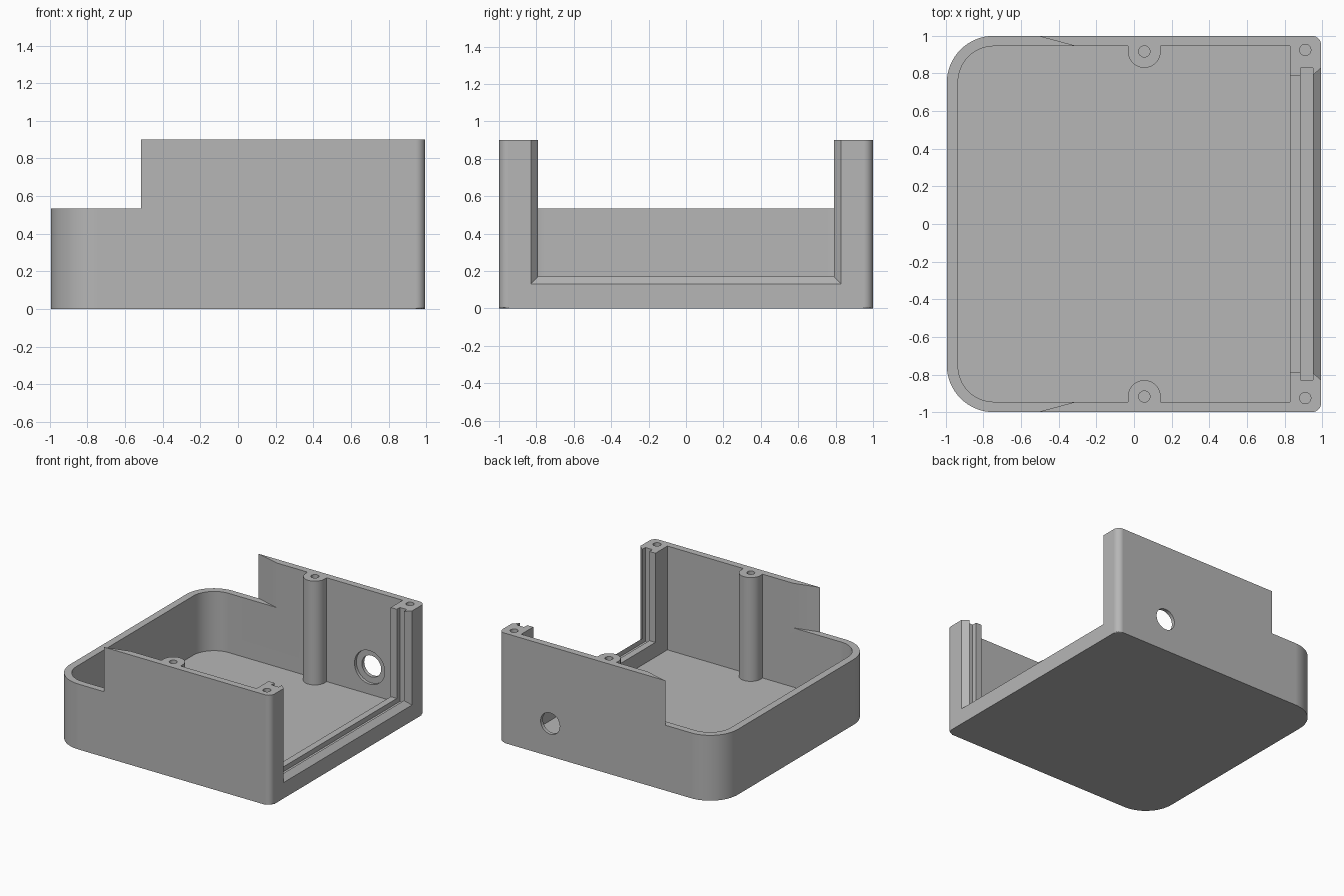
import bpy, bmesh, math

cube = bpy.data.objects.get("Cube")
if cube:
    bpy.data.objects.remove(cube, do_unlink=True)

grey = bpy.data.materials.new("light grey plastic")
grey.use_nodes = True
grey.diffuse_color = (0.47, 0.47, 0.47, 1)
grey.node_tree.nodes["Principled BSDF"].inputs["Base Color"].default_value = grey.diffuse_color

HEIGHT, FLOOR, STEP = 0.9, 0.05, 0.535
END, SIDE = 0.995, 1.0
INNER = 0.945
POST_X, POST_Y, POST_R = 0.055, 0.917, 0.087


def arc(cx, cy, r, start, stop, n=16):
    angles = [math.radians(start + (stop - start) * i / n) for i in range(n + 1)]
    return [(cx + r * math.cos(a), cy + r * math.sin(a)) for a in angles]


def loft(name, loop_a, loop_b, bevel=0):
    """Closed solid between two matching loops; bevel rounds the first loop's rim."""
    bm = bmesh.new()
    a = [bm.verts.new(p) for p in loop_a]
    b = [bm.verts.new(p) for p in loop_b]
    first = bm.faces.new(a[::-1])
    bm.faces.new(b)
    n = len(a)
    for i in range(n):
        j = (i + 1) % n
        bm.faces.new((a[i], a[j], b[j], b[i]))
    if bevel:
        bmesh.ops.bevel(bm, geom=list(first.edges), offset=bevel, segments=3,
                        profile=0.5, affect='EDGES')
    bmesh.ops.recalc_face_normals(bm, faces=bm.faces)
    mesh = bpy.data.meshes.new(name)
    bm.to_mesh(mesh)
    bm.free()
    mesh.materials.append(grey)
    obj = bpy.data.objects.new(name, mesh)
    bpy.context.collection.objects.link(obj)
    return obj


def prism(name, outline, z0, z1, bevel=0):
    return loft(name, [(x, y, z0) for x, y in outline],
                [(x, y, z1) for x, y in outline], bevel)


def mirror_y(points):
    return [(x, -y) for x, y in reversed(points)]


def gate(x, half, bottom):
    """Rectangle across the open end, reaching above the walls."""
    return [(x, -half, bottom), (x, half, bottom), (x, half, 1.2), (x, -half, 1.2)]


def side_hole(name, r, y0, y1):
    ring = arc(0.53, 0.27, r, 0, 352.5, 47)
    return loft(name, [(x, y0, z) for x, z in ring], [(x, y1, z) for x, z in ring])


# Outer body: large radii at one end, small at the other
half = arc(END - 0.05, SIDE - 0.05, 0.05, 0, 90, 8) + arc(0.25 - END, SIDE - 0.25, 0.25, 90, 180)
body = prism("enclosure_body", half + mirror_y(half), 0, HEIGHT, bevel=0.01)

# Cavity, its outline leaving the two screw posts on the side walls
half = [(0.83, INNER), (POST_X + POST_R, INNER)]
half += arc(POST_X, POST_Y, POST_R, 0, -180, 24)
half += [(POST_X - POST_R, INNER)] + arc(-0.745, INNER - 0.19, 0.19, 90, 180)
cutters = [prism("cavity_cutter", half + mirror_y(half), FLOOR, 1.2)]

# Lowered end, with tapering ends on the tall side walls
half = [(-0.254, 0.93), (-0.515, SIDE), (-0.515, 1.2), (-1.2, 1.2)]
cutters.append(prism("step_cutter", half + mirror_y(half), STEP, 1.2))

# Open end: inner lip, panel slot and outward chamfer
cutters += [
    loft("lip_cutter", gate(0.8, 0.79, 0.17), gate(0.96, 0.79, 0.17)),
    loft("slot_cutter", gate(0.885, 0.83, 0.13), gate(0.95, 0.83, 0.13)),
    loft("chamfer_cutter", gate(0.95, 0.79, 0.17), gate(1.04, 0.87, 0.09)),
]

# Cable hole with a recess on the inside of the back wall
cutters += [side_hole("cable_hole_cutter", 0.087, 0.9, 1.1),
            side_hole("cable_recess_cutter", 0.137, 0.9, 0.97)]

# Screw holes in the posts and corner blocks
for x, y in ((POST_X, POST_Y), (0.91, 0.925)):
    for side in (-1, 1):
        cutters.append(prism("screw_hole_cutter", arc(x, side * y, 0.03, 0, 345, 23), 0.5, 1.2))

bpy.ops.object.select_all(action='DESELECT')
bpy.context.view_layer.objects.active = body
body.select_set(True)
for cutter in cutters:
    mod = body.modifiers.new("cut", 'BOOLEAN')
    mod.operation, mod.solver, mod.object = 'DIFFERENCE', 'EXACT', cutter
    bpy.ops.object.modifier_apply(modifier=mod.name)
    bpy.data.objects.remove(cutter, do_unlink=True)

# Smooth rounded corners, crisp edges and flat walls
bpy.ops.object.shade_smooth_by_angle(angle=math.radians(30))
weighted = body.modifiers.new("weighted_normals", 'WEIGHTED_NORMAL')
weighted.keep_sharp = True
